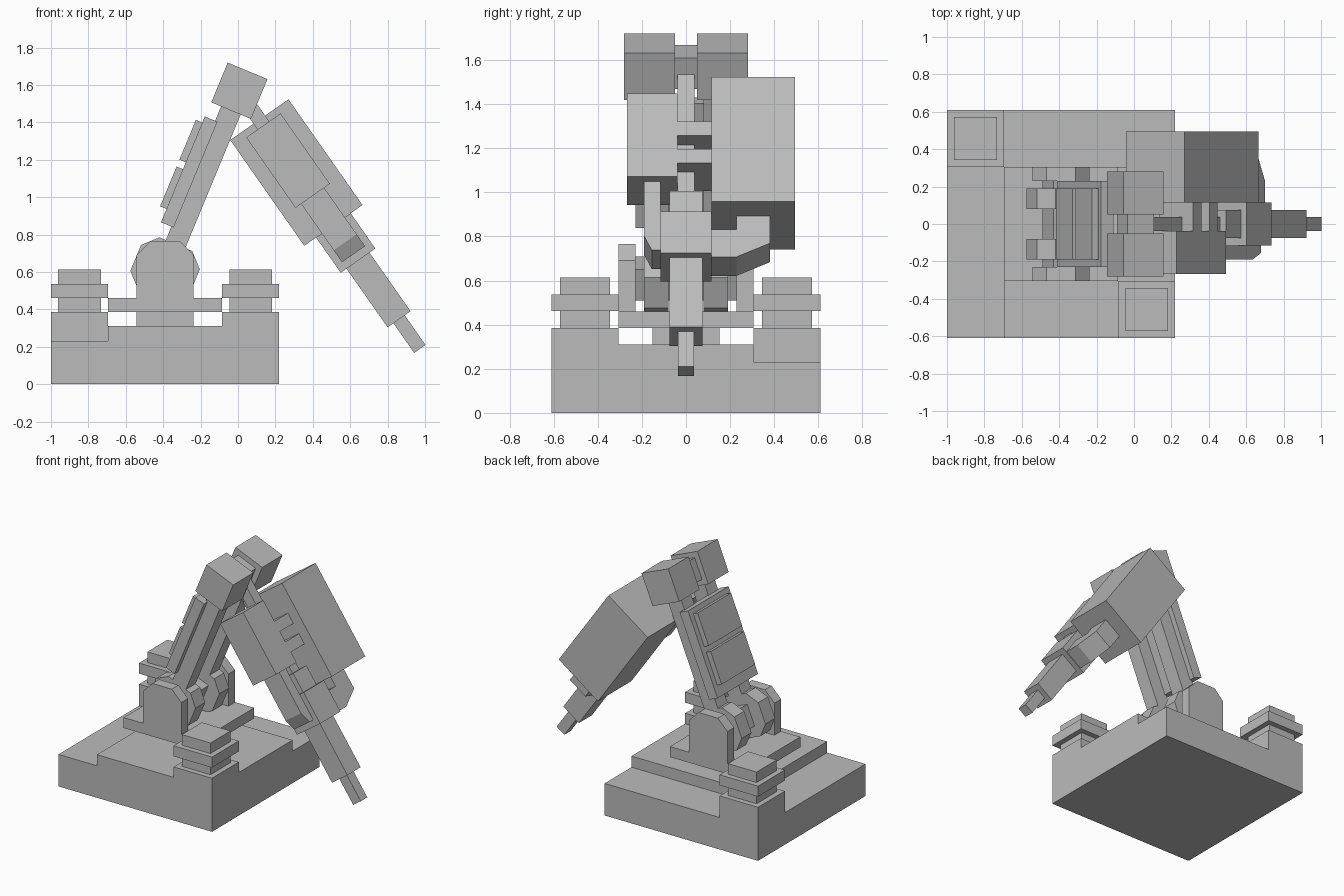
import bpy
from math import radians, sin, cos
from mathutils import Matrix, Vector

cube = bpy.data.objects.get("Cube")
if cube:
    bpy.data.objects.remove(cube, do_unlink=True)

grey = bpy.data.materials.new("plain grey")
grey.use_nodes = True
grey.diffuse_color = (0.5, 0.5, 0.5, 1)
grey.node_tree.nodes["Principled BSDF"].inputs["Base Color"].default_value = (0.5, 0.5, 0.5, 1)


def frame(x, z, tilt):
    """Frame at a joint, turned about the y axis."""
    return Matrix.Translation((x, 0, z)) @ Matrix.Rotation(radians(tilt), 4, 'Y')


WORLD = Matrix.Identity(4)
SHOULDER = frame(-0.39, 0.61, 22.5)    # local z runs up the upper arm
ELBOW = frame(0.005, 1.57, -35)        # local -z runs down the forearm


def prism(name, outline, lo, hi, axis='y', mat=WORLD):
    """Extrude an outline, given as (x, z) along y or (y, z) along x."""
    def place(p, d):
        return mat @ Vector((p[0], d, p[1]) if axis == 'y' else (d, p[0], p[1]))
    n = len(outline)
    verts = [place(p, lo) for p in outline] + [place(p, hi) for p in outline]
    faces = [list(range(n)), list(range(n, 2 * n))]
    faces += [(i, (i + 1) % n, (i + 1) % n + n, i + n) for i in range(n)]
    mesh = bpy.data.meshes.new(name)
    mesh.from_pydata(verts, [], faces)
    mesh.materials.append(grey)
    obj = bpy.data.objects.new(name, mesh)
    bpy.context.collection.objects.link(obj)
    # Make all normals point outward
    import bmesh
    bm = bmesh.new()
    bm.from_mesh(mesh)
    bmesh.ops.recalc_face_normals(bm, faces=bm.faces)
    bm.to_mesh(mesh)
    bm.free()
    return obj


def box(name, x, y, z, mat=WORLD):
    outline = [(x[0], z[0]), (x[1], z[0]), (x[1], z[1]), (x[0], z[1])]
    return prism(name, outline, y[0], y[1], 'y', mat)


def both(r):
    return (-r, r)


def fore(name, a, b, y):
    """Box on the forearm: a along the arm, b across it."""
    return box(name, b, y, (-a[1], -a[0]), ELBOW)


# Stepped base
box("base_slab", (-1, 0.22), both(0.61), (0, 0.23))
box("base_step", (-0.695, 0.22), (-0.61, 0.305), (0.23, 0.31))
box("front_corner_block", (-0.085, 0.22), (-0.61, -0.305), (0.31, 0.385))
box("back_corner_block", (-1, -0.695), (0.305, 0.61), (0.23, 0.385))

# Stacked corner posts
for label, cx, cy in (("front", 0.0675, -0.4575), ("back", -0.8475, 0.4575)):
    for i, (part, r) in enumerate((("neck", 0.114), ("flange", 0.1525), ("cap", 0.114))):
        z = 0.385 + 0.076 * i
        box(f"{label}_post_{part}", (cx - r, cx + r), (cy - r, cy + r), (z, z + 0.076))

# Turntable
box("turntable_neck", (-0.543, -0.237), both(0.153), (0.31, 0.385))
box("turntable_plate", (-0.695, -0.085), both(0.305), (0.385, 0.46))

# Shoulder brackets, knuckles and struts on each side
bracket = [(-0.543, 0.46), (-0.237, 0.46), (-0.237, 0.69), (-0.313, 0.766),
           (-0.467, 0.766), (-0.543, 0.69)]
w, h, c = 0.17, 0.15, 0.075
knuckle = [(-w, -h + c), (-w + c, -h), (w - c, -h), (w, -h + c),
           (w, h - c), (w - c, h), (-w + c, h), (-w, h - c)]
for side, s in (("left", 1), ("right", -1)):
    def span(a, b):
        return sorted((s * a, s * b))
    prism(f"{side}_shoulder_bracket", bracket, *span(0.229, 0.305))
    prism(f"{side}_shoulder_knuckle", knuckle, *span(0.08, 0.19), 'y', SHOULDER)
    box(f"{side}_arm_strut", (-0.058, 0.055), span(0.08, 0.19), (0.14, 0.95), SHOULDER)
    box(f"{side}_elbow_head", both(0.115), span(0.05, 0.28), (0.923, 1.153), SHOULDER)
box("shoulder_axle", both(0.076), both(0.23), both(0.076), SHOULDER)
box("elbow_axle", both(0.076), both(0.06), (0.962, 1.114), SHOULDER)

# Back plate with two raised panels
box("arm_back_plate", (-0.118, -0.045), both(0.23), (0.228, 0.84), SHOULDER)
for name, z in (("lower_panel", (0.305, 0.535)), ("upper_panel", (0.575, 0.805))):
    box(name, (-0.155, -0.118), both(0.19), z, SHOULDER)

# Forearm housings and the bars between them
fore("large_housing", (0.19, 0.88), both(0.19), (0.115, 0.495))
fore("small_housing", (0.228, 0.687), both(0.112), (-0.267, -0.038))
fore("forearm_tang", (0, 0.76), both(0.038), both(0.038))
for name, a in (("first_cross_bar", 0.383), ("second_cross_bar", 0.535)):
    fore(name, (a, a + 0.076), both(0.112), (-0.038, 0.115))

# Telescoping rod and tip
fore("forearm_rod", (0.74, 1.493), both(0.075), both(0.075))
fore("forearm_collar", (0.88, 1.11), both(0.113), both(0.115))
fore("forearm_tip", (1.493, 1.686), both(0.037), both(0.037))

# Bent pipes joining the housings to the collar, as (y, z) outlines
large_pipe = [(0.115, -0.955), (0.23, -0.955), (0.23, -0.88), (0.38, -0.88),
              (0.38, -1.03), (0.23, -1.105), (0.115, -1.105)]
small_pipe = [(-0.115, -0.687), (-0.19, -0.687), (-0.19, -0.99),
              (-0.155, -1.068), (-0.115, -1.068)]
prism("large_pipe", large_pipe, -0.075, 0.075, 'x', ELBOW)
prism("small_pipe", small_pipe, -0.075, 0.075, 'x', ELBOW)
